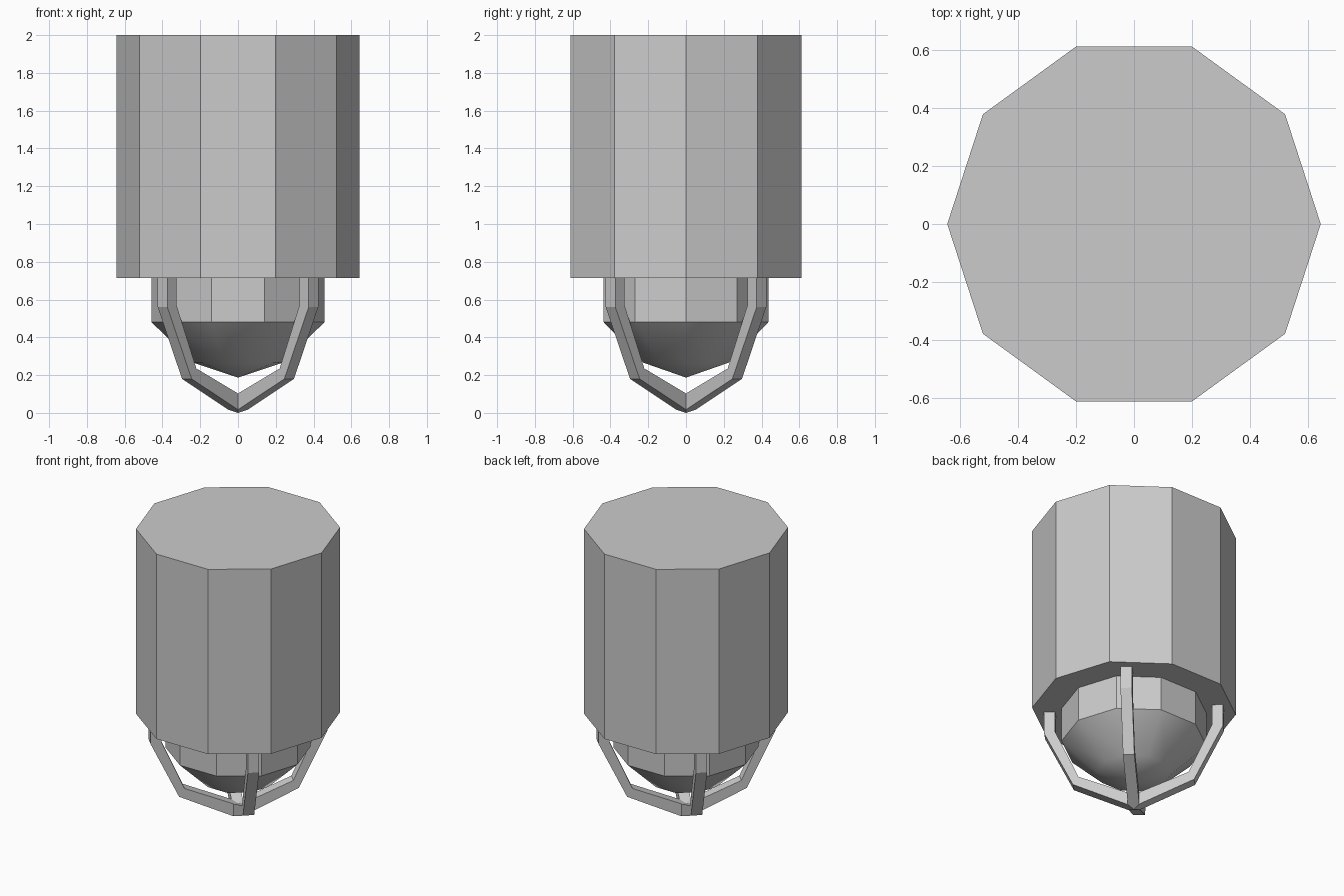
import bpy, bmesh
from math import cos, sin, pi

if "Cube" in bpy.data.objects:
    bpy.data.objects.remove(bpy.data.objects["Cube"])


def finish(name, bm):
    bmesh.ops.remove_doubles(bm, verts=bm.verts, dist=1e-5)
    bmesh.ops.recalc_face_normals(bm, faces=bm.faces)
    mesh = bpy.data.meshes.new(name)
    bm.to_mesh(mesh)
    bm.free()
    obj = bpy.data.objects.new(name, mesh)
    bpy.context.collection.objects.link(obj)
    return obj


def ring(bm, r, z, n=10):
    return [bm.verts.new((r * cos(2 * pi * i / n), r * sin(2 * pi * i / n), z)) for i in range(n)]


def bridge(bm, a, b, smooth=False):
    n = len(a)
    for i in range(n):
        j = (i + 1) % n
        bm.faces.new((a[i], a[j], b[j], b[i])).smooth = smooth


# Ten-sided housing
bm = bmesh.new()
low, high = ring(bm, 0.643, 0.715), ring(bm, 0.643, 2.0)
bridge(bm, low, high)
bm.faces.new(low)
bm.faces.new(high)
finish("housing", bm)

# Lamp glass: flat-sided collar with a smooth dome below
bm = bmesh.new()
top, rim, dome = ring(bm, 0.458, 0.715), ring(bm, 0.458, 0.48), ring(bm, 0.235, 0.265)
bm.faces.new(top)
bridge(bm, top, rim)
bridge(bm, rim, dome, True)
tip = bm.verts.new((0, 0, 0.187))
for i in range(10):
    bm.faces.new((dome[i], dome[(i + 1) % 10], tip)).smooth = True
finish("lamp_glass", bm)

# Wire cage: four square bars on the diagonals, mitred together at the bottom
B = 0.036
outer = [(B, 0.017), (0.383, 0.18), (0.565, 0.56), (0.565, 0.715)]
inner = [(B, 0.103), (0.348, 0.235), (0.496, 0.57), (0.496, 0.715)]
bm = bmesh.new()
tip_low, tip_high = bm.verts.new((0, 0, 0)), bm.verts.new((0, 0, 0.087))
for k in range(4):
    a = pi / 4 + k * pi / 2

    def vert(p, t):
        return bm.verts.new((p[0] * cos(a) - t * sin(a), p[0] * sin(a) + t * cos(a), p[1]))

    sections = [[vert(o, -B), vert(o, B), vert(i, B), vert(i, -B)] for o, i in zip(outer, inner)]
    for s0, s1 in zip(sections, sections[1:]):
        bridge(bm, s0, s1)
    bm.faces.new(sections[-1])
    first = sections[0]
    bm.faces.new((tip_low, first[0], first[1]))
    bm.faces.new((tip_high, first[2], first[3]))
finish("wire_cage", bm)
